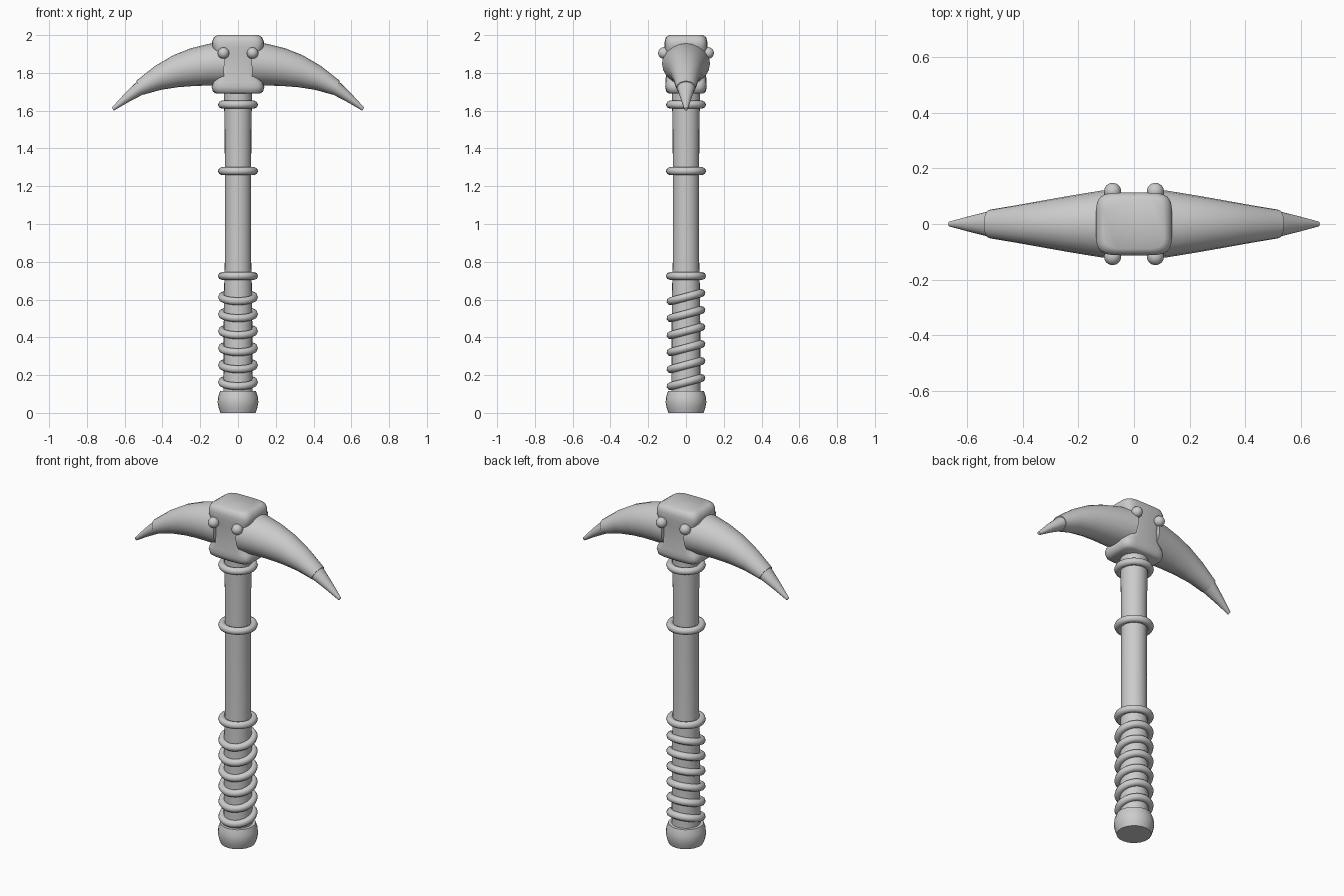
import bpy, bmesh
from math import sin, cos, pi, radians, copysign
from mathutils import Vector

cube = bpy.data.objects.get("Cube")
if cube:
    bpy.data.objects.remove(cube, do_unlink=True)

grey = bpy.data.materials.new("plain grey")
grey.use_nodes = True
COLOUR = (0.6, 0.6, 0.6, 1)
grey.diffuse_color = COLOUR
grey.node_tree.nodes["Principled BSDF"].inputs["Base Color"].default_value = COLOUR


def finish(obj, name, angle=40):
    obj.name = name
    obj.data.materials.clear()
    obj.data.materials.append(grey)
    bpy.ops.object.select_all(action='DESELECT')
    obj.select_set(True)
    bpy.context.view_layer.objects.active = obj
    bpy.ops.object.shade_smooth_by_angle(angle=radians(angle))
    return obj


def loft(name, rings, angle=40):
    """Skin a list of equal closed rings and cap both ends."""
    bm = bmesh.new()
    loops = [[bm.verts.new(p) for p in ring] for ring in rings]
    n = len(loops[0])
    for a, b in zip(loops, loops[1:]):
        for i in range(n):
            j = (i + 1) % n
            bm.faces.new((a[i], a[j], b[j], b[i]))
    bm.faces.new(loops[0])
    bm.faces.new(loops[-1])
    bmesh.ops.recalc_face_normals(bm, faces=bm.faces)
    mesh = bpy.data.meshes.new(name)
    bm.to_mesh(mesh)
    bm.free()
    obj = bpy.data.objects.new(name, mesh)
    bpy.context.collection.objects.link(obj)
    return finish(obj, name, angle)


def level_ring(rx, ry, z, n=24, power=1.0):
    """Level ring; a low power squares off the corners."""
    def squash(v):
        return copysign(abs(v) ** power, v)
    angles = [2 * pi * i / n for i in range(n)]
    return [(rx * squash(cos(a)), ry * squash(sin(a)), z) for a in angles]


def lathe(name, profile):
    return loft(name, [level_ring(r, r, z) for r, z in profile])


# Handle and pommel
lathe("handle", [(.077, .08), (.075, .6), (.07, .8), (.069, 1.2), (.071, 1.5), (.075, 1.72)])
lathe("pommel", [(.093, 0), (.102, .025), (.108, .055), (.105, .085), (.095, .115)])


# Level bands and the tilted grip wrap
def band(name, z, tilt=0):
    bpy.ops.mesh.primitive_torus_add(major_segments=28, minor_segments=8, major_radius=.085,
                                     minor_radius=.021, location=(0, 0, z), rotation=(tilt, 0, 0))
    finish(bpy.context.object, name, 60)


for name, z in (("lower_band", .725), ("middle_band", 1.28), ("upper_band", 1.632)):
    band(name, z)
for i in range(6):
    band(f"grip_wrap_{i + 1}", .163 + .09 * i, .26)

# Head block with a flared foot and a narrower waist
block = [(.115, .09, 1.69), (.132, .104, 1.7), (.14, .11, 1.725), (.132, .109, 1.75),
         (.105, .107, 1.78), (.1, .107, 1.85), (.115, .109, 1.9), (.136, .113, 1.935),
         (.137, .113, 1.965), (.128, .107, 1.988), (.11, .09, 2.0)]
loft("head_block", [level_ring(rx, ry, z, 32, .4) for rx, ry, z in block], 50)


# Curved horns: stations of upper point, lower point and half depth
def horn_rings(stations, side, n=20):
    rings = []
    for tx, tz, bx, bz, depth in stations:
        top, bottom = Vector((tx * side, 0, tz)), Vector((bx * side, 0, bz))
        mid, half = (top + bottom) / 2, (top - bottom) / 2
        angles = [2 * pi * i / n for i in range(n)]
        rings.append([mid + half * sin(a) + Vector((0, depth * cos(a), 0)) for a in angles])
    return rings


HORN = [(.07, 1.965, .075, 1.735, .127), (.16, 1.953, .15, 1.733, .114),
        (.25, 1.93, .23, 1.731, .1), (.34, 1.895, .32, 1.724, .084),
        (.44, 1.836, .41, 1.71, .067), (.54, 1.757, .5, 1.685, .051)]
TIP = [(.535, 1.754, .5, 1.687, .047), (.605, 1.685, .58, 1.645, .028),
       (.668, 1.616, .658, 1.6, .009)]
for side, label in ((1, "left"), (-1, "right")):
    loft(label + "_horn", horn_rings(HORN, side))
    loft(label + "_horn_tip", horn_rings(TIP, side))
    # Rivets on front and back
    for face, where in ((-1, "front"), (1, "back")):
        bpy.ops.mesh.primitive_uv_sphere_add(segments=12, ring_count=8, radius=.031,
                                             location=(.077 * side, .117 * face, 1.905),
                                             rotation=(pi / 2, 0, 0))
        finish(bpy.context.object, f"{where}_{label}_rivet", 60)
